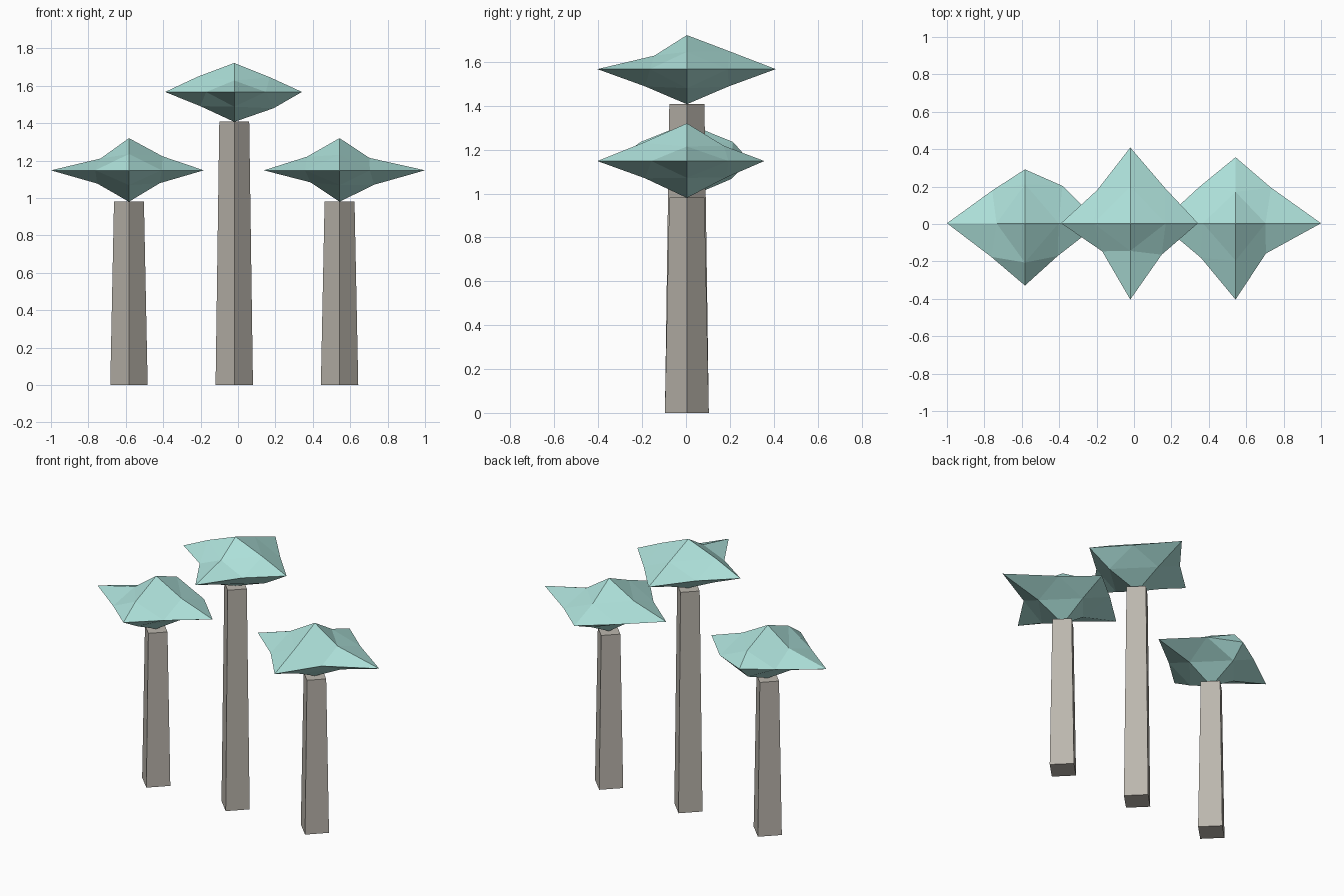
import bpy, bmesh
from mathutils import Vector
from itertools import combinations

if "Cube" in bpy.data.objects:
    bpy.data.objects.remove(bpy.data.objects["Cube"])


def material(name, rgb):
    m = bpy.data.materials.new(name)
    m.diffuse_color = (*rgb, 1)
    m.use_nodes = True
    m.node_tree.nodes["Principled BSDF"].inputs["Base Color"].default_value = m.diffuse_color
    return m


LEAF = material("teal_leaf", (0.42, 0.75, 0.70))
BARK = material("pale_bark", (0.50, 0.47, 0.42))
FLAT = 0.415   # height of the canopy relative to its width
AXES = [Vector((1, 0, 0)), Vector((-1, 0, 0)), Vector((0, 1, 0)),
        Vector((0, -1, 0)), Vector((0, 0, 1)), Vector((0, 0, -1))]
# neighbouring axis pairs: the 12 edges of an octahedron
EDGES = [e for e in combinations(range(6), 2) if e[0] // 2 != e[1] // 2]


def finish(bm, name, mat):
    bmesh.ops.recalc_face_normals(bm, faces=bm.faces[:])
    me = bpy.data.meshes.new(name)
    bm.to_mesh(me)
    bm.free()
    me.materials.append(mat)
    ob = bpy.data.objects.new(name, me)
    bpy.context.collection.objects.link(ob)


def canopy(name, centre, tips, mids):
    """Once-subdivided octahedron with its own tip and mid-edge reach."""
    bm = bmesh.new()
    c = Vector(centre)
    tip = [bm.verts.new(c + a * r) for a, r in zip(AXES, tips)]
    mid = {}
    for (i, j), r in zip(EDGES, mids):
        d = (AXES[i] + AXES[j]) * r
        d.z *= FLAT
        mid[i, j] = bm.verts.new(c + d)
    for i in (0, 1):
        for j in (2, 3):
            for k in (4, 5):
                a, b, e = mid[i, j], mid[j, k], mid[i, k]
                for f in ((tip[i], a, e), (tip[j], b, a), (tip[k], e, b), (a, b, e)):
                    bm.faces.new(f)
    finish(bm, name, LEAF)


def trunk(name, x, y, height):
    """Tapered four-sided post with a corner facing front."""
    bm = bmesh.new()
    bmesh.ops.create_cone(bm, cap_ends=True, segments=4, radius1=0.1,
                          radius2=0.08, depth=height)
    bmesh.ops.translate(bm, vec=(x, y, height / 2), verts=bm.verts[:])
    finish(bm, name, BARK)


# tips: +x -x +y -y +z -z
# mids: +x with (+y -y +z -z), -x with (+y -y +z -z), +y with (+z -z), -y with (+z -z)
Y = 0.004
TREES = {
    "left": ((-0.583, Y, 1.148), (0.40, 0.417, 0.288, 0.333, 0.172, 0.168),
             (0.20, 0.175, 0.18, 0.165, 0.175, 0.18, 0.152, 0.17, 0.21, 0.20, 0.21, 0.19)),
    "middle": ((-0.02, Y, 1.567), (0.362, 0.37, 0.405, 0.408, 0.155, 0.16),
               (0.187, 0.168, 0.19, 0.21, 0.177, 0.15, 0.196, 0.182, 0.195, 0.19, 0.148, 0.19)),
    "right": ((0.543, Y, 1.148), (0.457, 0.405, 0.353, 0.408, 0.172, 0.168),
              (0.19, 0.162, 0.16, 0.185, 0.194, 0.185, 0.175, 0.155, 0.168, 0.18, 0.20, 0.19)),
}
for side, (c, tips, mids) in TREES.items():
    trunk(side + "_trunk", c[0], c[1], c[2] - tips[5] + 0.002)
    canopy(side + "_canopy", c, tips, mids)
